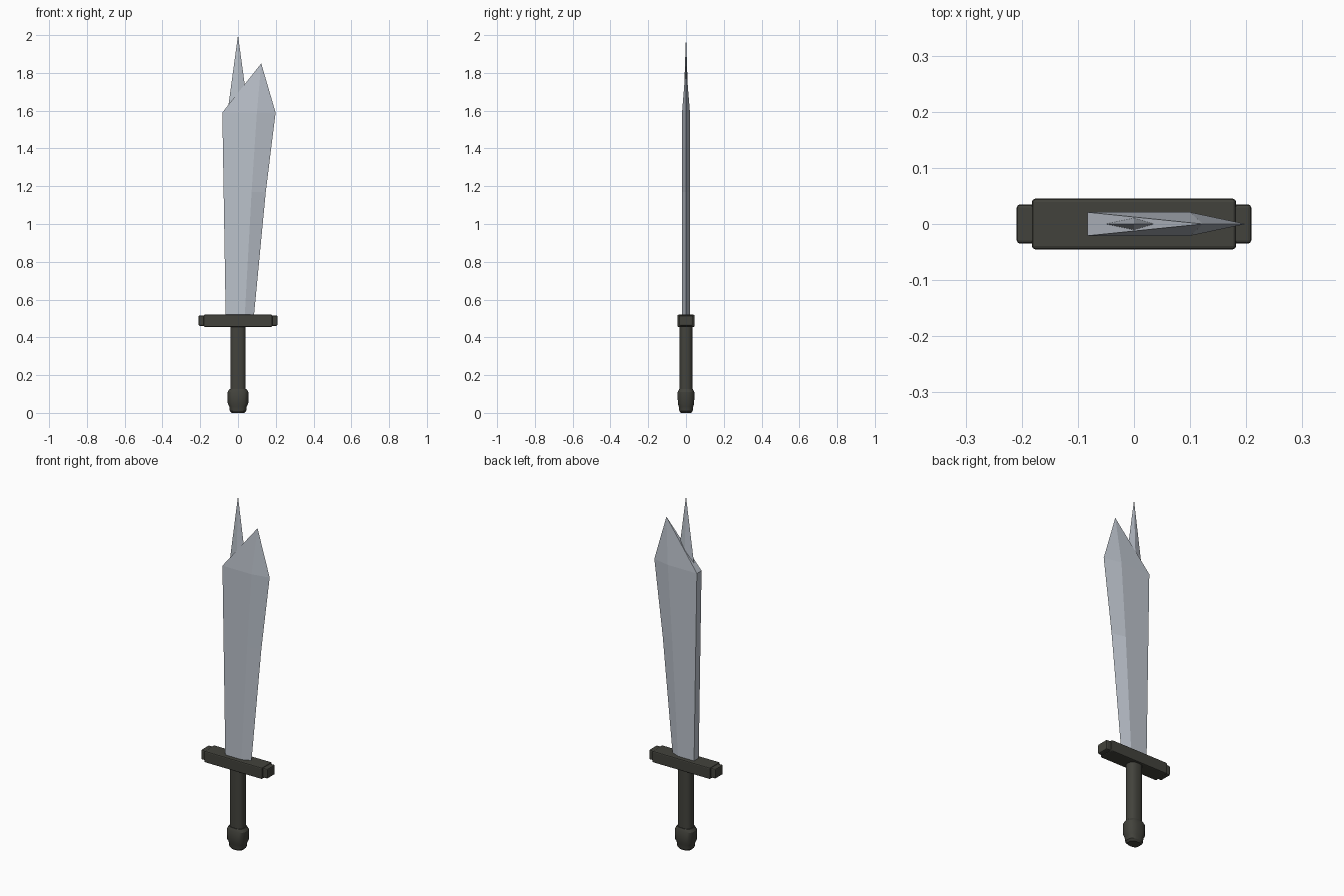
import bpy, bmesh, math

if "Cube" in bpy.data.objects:
    bpy.data.objects.remove(bpy.data.objects["Cube"])


def material(name, rgb):
    m = bpy.data.materials.new(name)
    m.diffuse_color = (*rgb, 1)
    m.use_nodes = True
    m.node_tree.nodes["Principled BSDF"].inputs["Base Color"].default_value = m.diffuse_color
    return m


STEEL = material("pale steel", (0.50, 0.54, 0.60))
DARK = material("dark olive grey", (0.055, 0.055, 0.045))


def finish(name, bm, mat):
    bmesh.ops.recalc_face_normals(bm, faces=bm.faces[:])
    me = bpy.data.meshes.new(name)
    bm.to_mesh(me)
    bm.free()
    me.materials.append(mat)
    ob = bpy.data.objects.new(name, me)
    bpy.context.collection.objects.link(ob)
    return ob


def loft(name, rings, mat, tip=None):
    """Skin equal-length rings, closing with caps or a point."""
    bm = bmesh.new()
    vs = [[bm.verts.new(p) for p in r] for r in rings]
    n = len(vs[0])
    for a, b in zip(vs, vs[1:]):
        for i in range(n):
            j = (i + 1) % n
            bm.faces.new((a[i], a[j], b[j], b[i]))
    bm.faces.new(vs[0][::-1])
    if tip:
        t = bm.verts.new(tip)
        for i in range(n):
            bm.faces.new((vs[-1][i], vs[-1][(i + 1) % n], t))
    else:
        bm.faces.new(vs[-1])
    return finish(name, bm, mat)


def rounded_box(name, x, y, z0, z1, bevel, cx=0.0, segments=2):
    """Bevelled box with half sizes x and y between two heights."""
    bm = bmesh.new()
    bmesh.ops.create_cube(bm, size=1)
    for v in bm.verts:
        v.co.x = cx + v.co.x * 2 * x
        v.co.y *= 2 * y
        v.co.z = (z0 + z1) / 2 + v.co.z * (z1 - z0)
    bmesh.ops.bevel(bm, geom=bm.edges[:], offset=bevel, segments=segments,
                    profile=0.5, affect='EDGES')
    return finish(name, bm, DARK)


# Blade: thick flat spine, a ridge, and one sharp edge; (z, spine, ridge, edge)
Y = 0.021
stations = [(0.50, -0.065, 0.035, 0.083),
            (1.17, -0.076, 0.072, 0.147),
            (1.59, -0.083, 0.100, 0.199)]
loft("blade", [[(s, -Y, z), (r, -Y, z), (e, 0, z), (r, Y, z), (s, Y, z)]
               for z, s, r, e in stations], STEEL, tip=(0.123, 0, 1.85))

# Diamond spike rising out of the slanted blade end
loft("blade_spike", [[(-0.068, 0, 1.5), (0, -0.017, 1.5),
                      (0.068, 0, 1.5), (0, 0.017, 1.5)]],
     STEEL, tip=(0, 0, 2.0))

# Crossguard with stepped ends
rounded_box("guard", 0.182, 0.045, 0.455, 0.52, 0.006)
for side, label in ((-1, "left"), (1, "right")):
    rounded_box("guard_end_" + label, 0.025, 0.035, 0.461, 0.516, 0.006,
                cx=side * 0.184)


# Grip and pommel: oval columns
def oval(rx, ry, z, n=16, p=0.75):
    pts = []
    for i in range(n):
        a = 2 * math.pi * (i + 0.5) / n
        c, s = math.cos(a), math.sin(a)
        pts.append((rx * math.copysign(abs(c) ** p, c),
                    ry * math.copysign(abs(s) ** p, s), z))
    return pts


grip = loft("grip", [oval(0.041, 0.034, 0.11), oval(0.041, 0.034, 0.46)], DARK)
pommel = loft("pommel", [oval(rx, ry, z) for rx, ry, z in (
    (0.034, 0.028, 0.0), (0.044, 0.036, 0.01), (0.047, 0.039, 0.035),
    (0.055, 0.044, 0.05), (0.056, 0.045, 0.11), (0.046, 0.037, 0.126))], DARK)
for ob in (grip, pommel):
    bpy.ops.object.select_all(action='DESELECT')
    ob.select_set(True)
    bpy.context.view_layer.objects.active = ob
    bpy.ops.object.shade_smooth_by_angle(angle=math.radians(30))
